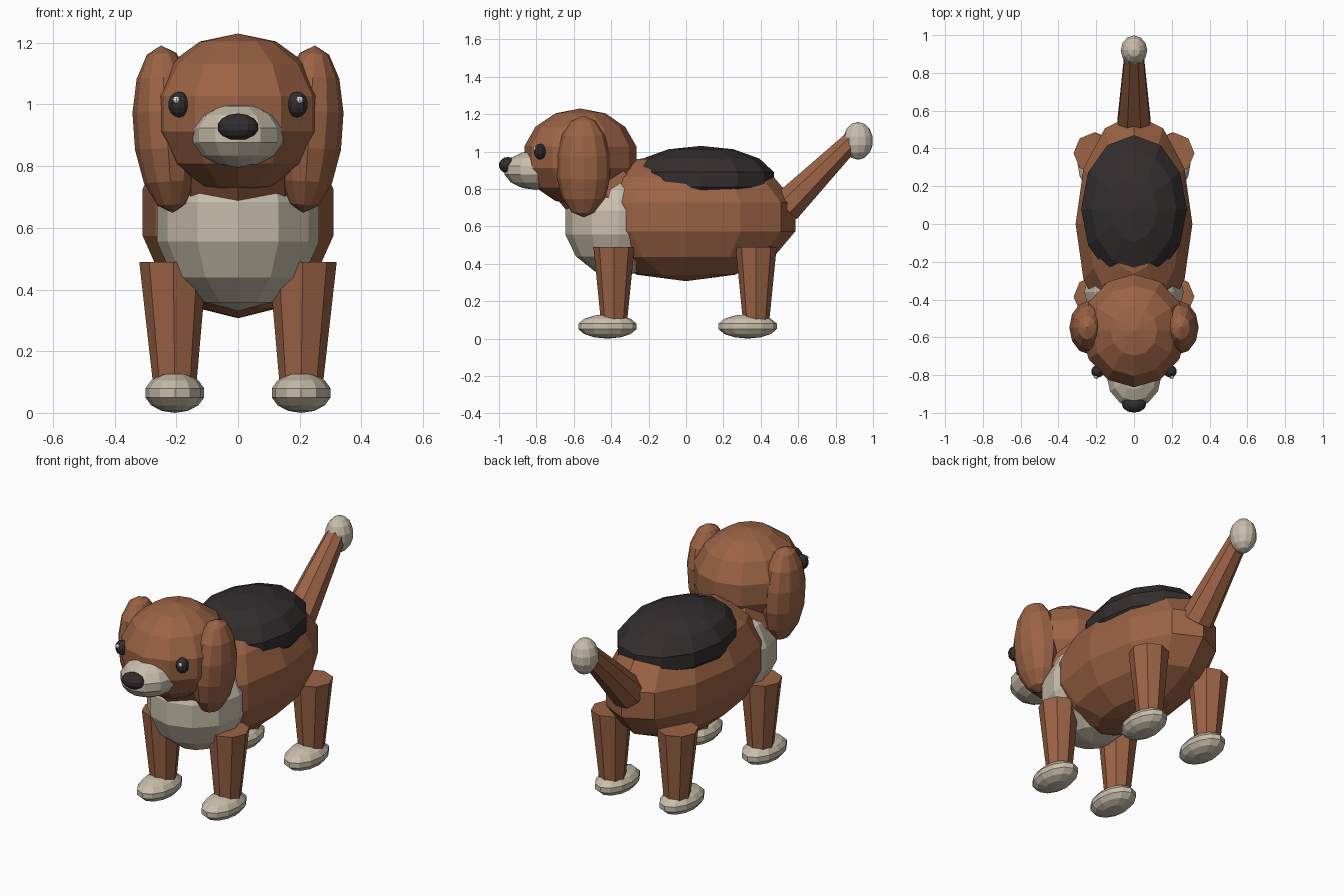
import bpy, bmesh
from math import radians
from mathutils import Vector, Matrix

if "Cube" in bpy.data.objects:
    bpy.data.objects.remove(bpy.data.objects["Cube"], do_unlink=True)


def material(name, rgb):
    m = bpy.data.materials.new(name)
    m.use_nodes = True
    m.diffuse_color = (*rgb, 1)
    bsdf = m.node_tree.nodes["Principled BSDF"]
    bsdf.inputs["Base Color"].default_value = (*rgb, 1)
    bsdf.inputs["Roughness"].default_value = 0.8
    return m


brown = material("warm brown", (0.33, 0.125, 0.06))
cream = material("cream", (0.58, 0.51, 0.41))
black = material("soft black", (0.033, 0.026, 0.027))
white = material("eye white", (0.85, 0.85, 0.85))


def finish(name, bm, mat):
    mesh = bpy.data.meshes.new(name)
    bm.to_mesh(mesh)
    bm.free()
    mesh.materials.append(mat)
    obj = bpy.data.objects.new(name, mesh)
    bpy.context.collection.objects.link(obj)
    return obj


def ellipsoid(name, centre, radii, mat, segments=12, rings=7, tilt=0):
    """Faceted ball, scaled, then tilted sideways about y."""
    bm = bmesh.new()
    bmesh.ops.create_uvsphere(bm, u_segments=segments, v_segments=rings, radius=1)
    bm.transform(Matrix.Translation(centre) @ Matrix.Rotation(radians(tilt), 4, "Y")
                 @ Matrix.Diagonal((*radii, 1)))
    return finish(name, bm, mat)


def limb(name, start, end, r_start, r_end, mat, spin=0):
    """Tapered eight-sided post between two points."""
    start, end = Vector(start), Vector(end)
    axis = end - start
    bm = bmesh.new()
    bmesh.ops.create_cone(bm, cap_ends=True, segments=8, radius1=r_start,
                          radius2=r_end, depth=axis.length)
    bm.transform(Matrix.Translation((start + end) / 2)
                 @ axis.to_track_quat("Z", "Y").to_matrix().to_4x4()
                 @ Matrix.Rotation(radians(spin), 4, "Z"))
    return finish(name, bm, mat)


# Torso
ellipsoid("body", (0, 0, 0.65), (0.317, 0.6, 0.343), brown)
ellipsoid("back_patch", (0, 0.08, 0.85), (0.287, 0.4, 0.18), black)
ellipsoid("chest", (0, -0.36, 0.62), (0.27, 0.292, 0.29), cream)
limb("neck", (0, -0.33, 0.66), (0, -0.56, 0.92), 0.225, 0.21, brown)

# Head
ellipsoid("head", (0, -0.565, 0.97), (0.285, 0.307, 0.26), brown)
ellipsoid("muzzle", (0, -0.8, 0.9), (0.15, 0.175, 0.105), cream)
ellipsoid("nose", (0, -0.953, 0.927), (0.067, 0.047, 0.044), black)

# Tail
limb("tail", (0, 0.53, 0.7), (0, 0.89, 1.06), 0.095, 0.055, brown, spin=22.5)
ellipsoid("tail_tip", (0, 0.92, 1.057), (0.072, 0.08, 0.101), cream)

# Paired parts
for side, s in (("left", 1), ("right", -1)):
    ellipsoid(f"{side}_ear", (s * 0.231, -0.548, 0.92), (0.11, 0.146, 0.272),
              brown, tilt=s * 4)
    ellipsoid(f"{side}_eye", (s * 0.192, -0.78, 1.0), (0.036, 0.034, 0.042),
              black, segments=10)
    ellipsoid(f"{side}_eye_glint", (s * 0.2, -0.808, 1.015), (0.012, 0.012, 0.012),
              white, segments=8, rings=6)
    for end, leg_y, paw_y in (("front", -0.385, -0.42), ("hind", 0.375, 0.33)):
        limb(f"{end}_{side}_leg", (s * 0.205, leg_y, 0.09), (s * 0.21, leg_y, 0.49),
             0.07, 0.11, brown)
        ellipsoid(f"{end}_{side}_paw", (s * 0.205, paw_y, 0.065),
                  (0.098, 0.16, 0.065), cream)
